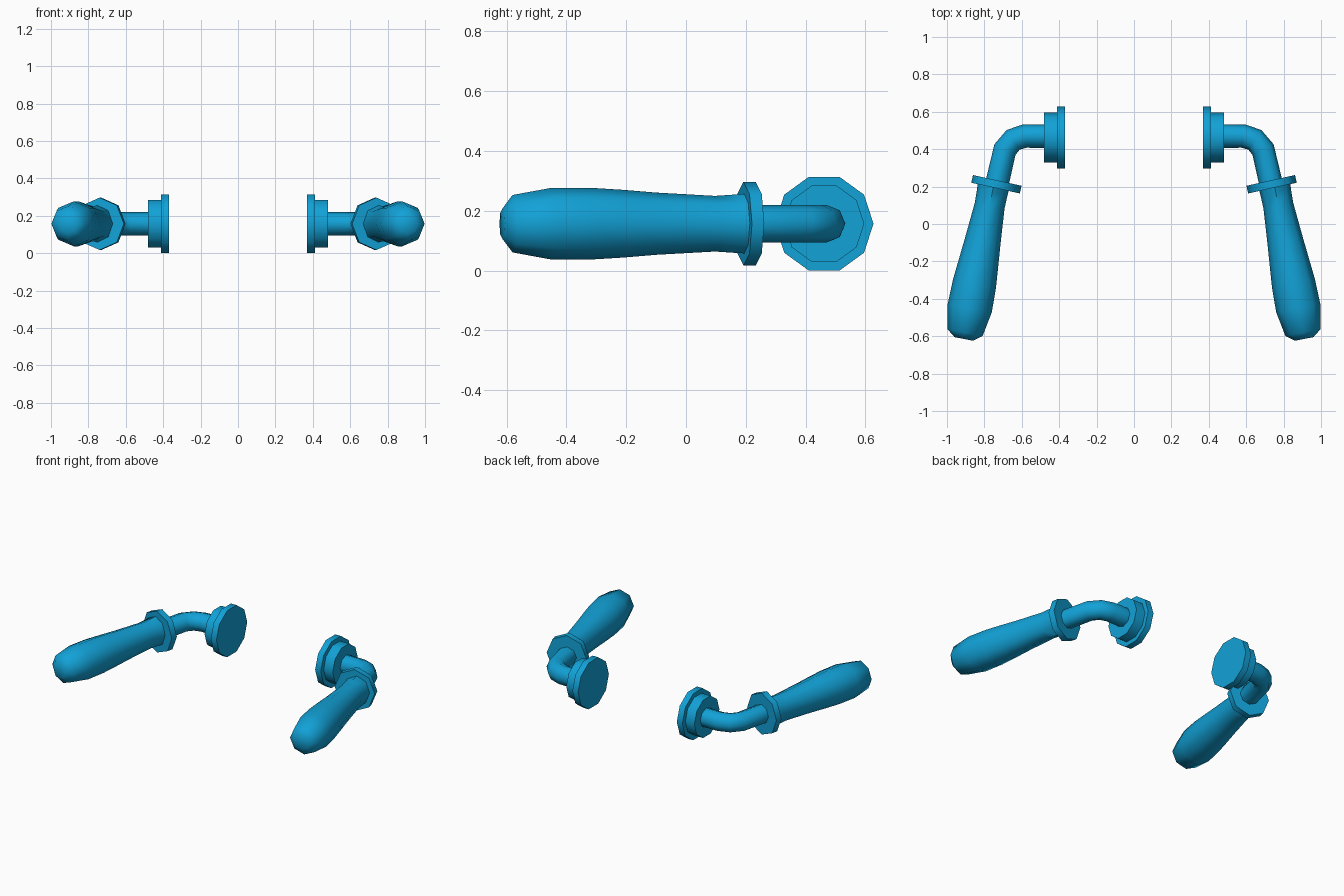
import bpy, bmesh, math
from mathutils import Vector

cube = bpy.data.objects.get("Cube")
if cube:
    bpy.data.objects.remove(cube)

blue = bpy.data.materials.new("bright blue")
blue.use_nodes = True
colour = (0.006, 0.36, 0.68, 1)
blue.diffuse_color = colour
blue.node_tree.nodes["Principled BSDF"].inputs["Base Color"].default_value = colour

AXIS_Z = 0.157
UP = Vector((0, 0, 1))


def sweep(name, side, path, sizes, sides=8):
    """Skin rings of (half width, half height) along a level path."""
    points = [Vector((side * x, y, AXIS_Z)) for x, y in path]
    steps = [(b - a).normalized() for a, b in zip(points, points[1:])]
    bm = bmesh.new()
    rings = []
    for i, (centre, (width, height)) in enumerate(zip(points, sizes)):
        before, after = steps[max(i - 1, 0)], steps[min(i, len(steps) - 1)]
        across = UP.cross((before + after).normalized())
        ring = []
        for k in range(sides):
            a = math.tau * k / sides
            ring.append(bm.verts.new(centre + across * width * math.cos(a)
                                     + UP * height * math.sin(a)))
        rings.append(ring)
    for low, high in zip(rings, rings[1:]):
        for k in range(sides):
            n = (k + 1) % sides
            bm.faces.new((low[k], low[n], high[n], high[k]))
    bm.faces.new(rings[0])
    bm.faces.new(rings[-1])
    bmesh.ops.recalc_face_normals(bm, faces=bm.faces)
    mesh = bpy.data.meshes.new(name)
    bm.to_mesh(mesh)
    bm.free()
    mesh.materials.append(blue)
    obj = bpy.data.objects.new(name, mesh)
    bpy.context.collection.objects.link(obj)
    bpy.ops.object.select_all(action="DESELECT")
    obj.select_set(True)
    bpy.context.view_layer.objects.active = obj
    bpy.ops.object.shade_smooth_by_angle(angle=math.radians(50))
    return obj


def along(start, degrees, distances):
    """Points on a line heading forward and outward."""
    a = math.radians(degrees)
    return [(start[0] + s * math.sin(a), start[1] - s * math.cos(a)) for s in distances]


# Grip profile: distance from the collar, half width, half height
grip = [(0.0, 0.088, 0.1), (0.045, 0.083, 0.098), (0.12, 0.081, 0.093),
        (0.32, 0.097, 0.104), (0.43, 0.107, 0.113), (0.545, 0.117, 0.12),
        (0.677, 0.12, 0.12), (0.81, 0.096, 0.096), (0.845, 0.05, 0.05)]

for label, side in (("left", 1), ("right", -1)):
    # Stepped mounting plates
    sweep(label + "_base_plate", side, [(0.37, 0.462), (0.412, 0.462)],
          [(0.165, 0.165)] * 2, sides=10)
    sweep(label + "_inner_plate", side, [(0.41, 0.462), (0.48, 0.462)],
          [(0.134, 0.134)] * 2, sides=10)
    # Bent arm
    arm = [(0.47, 0.47), (0.585, 0.47), (0.646, 0.45), (0.69, 0.398), (0.735, 0.205)]
    sweep(label + "_arm", side, arm, [(0.063, 0.063)] * len(arm))
    # Collar
    sweep(label + "_collar", side, along((0.731, 0.233), 12.5, (0, 0.042)),
          [(0.133, 0.14)] * 2)
    # Swelling grip
    sweep(label + "_grip", side, along((0.749, 0.215), 11, [g[0] for g in grip]),
          [g[1:] for g in grip])
